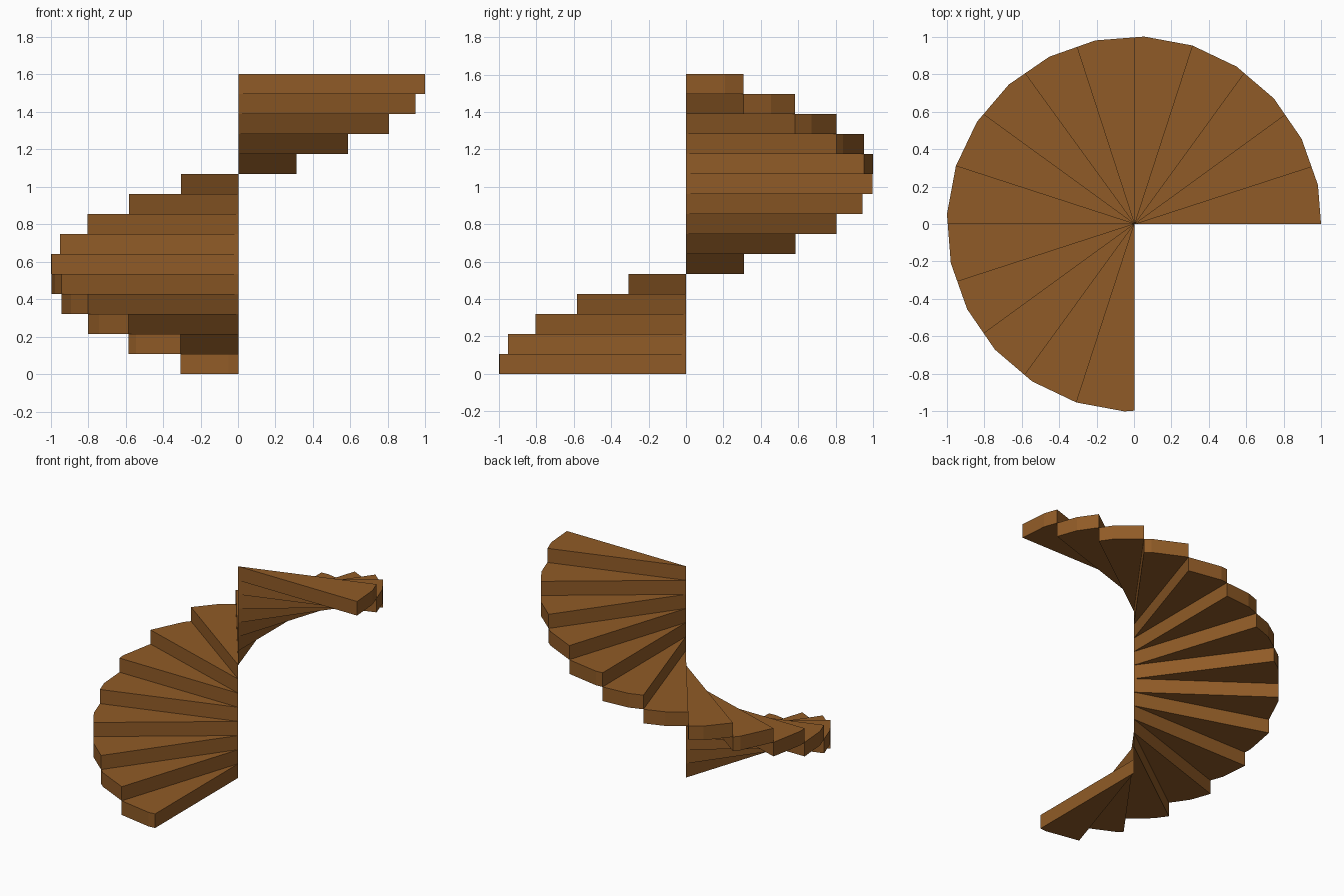
import bpy, bmesh
from math import radians, cos, sin

if "Cube" in bpy.data.objects:
    bpy.data.objects.remove(bpy.data.objects["Cube"])

STEPS, SWEEP = 15, 18.0          # wedge treads, degrees each
SIDES, OFFSET = 24, 12.0         # the rim follows a 24-gon turned by 12 degrees
RADIUS, HEIGHT, AXIS_X = 1.0014, 1.602, 0.002
RISE = HEIGHT / STEPS
SEG = 360.0 / SIDES

wood = bpy.data.materials.new("brown_wood")
wood.diffuse_color = (0.28, 0.105, 0.02, 1)
wood.use_nodes = True
wood.node_tree.nodes["Principled BSDF"].inputs["Base Color"].default_value = wood.diffuse_color


def rim(angle):
    """Point on the 24-sided rim at an angle in degrees."""
    local = (angle - OFFSET) % SEG - SEG / 2
    r = RADIUS * cos(radians(SEG / 2)) / cos(radians(local))
    return AXIS_X + r * cos(radians(angle)), r * sin(radians(angle))


def make_step(i):
    start = 270 - (i + 1) * SWEEP
    end = start + SWEEP
    # wedge outline: centre, both ends, and the rim corners between them
    corners = [OFFSET + SEG * k for k in range(SIDES)]
    angles = [start] + [a for a in corners if start + 0.01 < a < end - 0.01] + [end]
    outline = [(AXIS_X, 0.0)] + [rim(a) for a in angles]

    bm = bmesh.new()
    base = bm.faces.new([bm.verts.new((x, y, i * RISE)) for x, y in outline])
    top = bmesh.ops.extrude_face_region(bm, geom=[base], use_keep_orig=True)["geom"]
    bmesh.ops.translate(bm, vec=(0, 0, RISE),
                        verts=[g for g in top if isinstance(g, bmesh.types.BMVert)])
    bmesh.ops.recalc_face_normals(bm, faces=bm.faces)
    mesh = bpy.data.meshes.new(f"step_{i + 1}")
    bm.to_mesh(mesh)
    bm.free()
    mesh.materials.append(wood)
    bpy.context.collection.objects.link(bpy.data.objects.new(f"step_{i + 1}", mesh))


# Spiral of solid wedge steps, climbing clockwise from the front
for i in range(STEPS):
    make_step(i)
